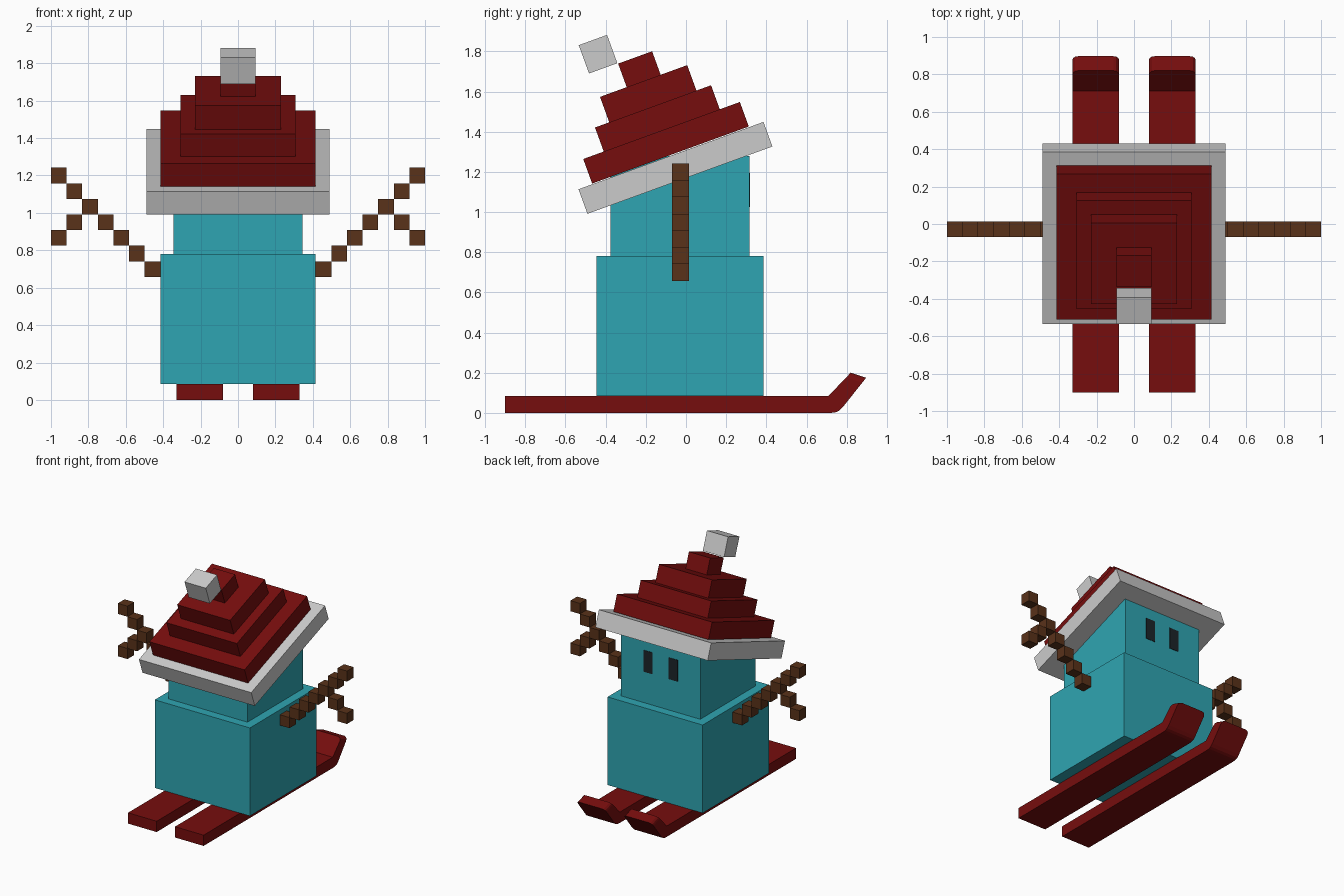
import bpy, bmesh, math

if "Cube" in bpy.data.objects:
    bpy.data.objects.remove(bpy.data.objects["Cube"])


def material(name, rgb):
    m = bpy.data.materials.new(name)
    m.diffuse_color = (*rgb, 1)
    m.use_nodes = True
    m.node_tree.nodes["Principled BSDF"].inputs["Base Color"].default_value = m.diffuse_color
    return m


TEAL = material("teal", (0.028, 0.376, 0.445))
RED = material("dark_red", (0.18, 0.004, 0.004))
BROWN = material("brown", (0.10, 0.032, 0.010))
BLACK = material("charcoal", (0.012, 0.018, 0.022))


def finish(name, bm, mat):
    bmesh.ops.recalc_face_normals(bm, faces=bm.faces)
    me = bpy.data.meshes.new(name)
    bm.to_mesh(me)
    bm.free()
    if mat:
        me.materials.append(mat)
    ob = bpy.data.objects.new(name, me)
    bpy.context.collection.objects.link(ob)
    return ob


def add_cube(bm, center, size):
    verts = bmesh.ops.create_cube(bm, size=1)["verts"]
    bmesh.ops.scale(bm, vec=size, verts=verts)
    bmesh.ops.translate(bm, vec=center, verts=verts)


def box(name, center, size, mat=None, tilt=0):
    bm = bmesh.new()
    add_cube(bm, (0, 0, 0), size)
    ob = finish(name, bm, mat)
    ob.location = center
    ob.rotation_euler.x = math.radians(tilt)
    return ob


# Body and head
box("body", (0, -0.03, 0.4325), (0.83, 0.83, 0.695), TEAL)
box("head", (0, -0.03, 1.03), (0.69, 0.69, 0.50), TEAL)

# Tilted hat: brim, stepped layers and bobble (y, z, width, depth, height)
hat = [
    ("hat_brim", -0.0525, 1.22, 0.98, 0.98, 0.13, None),
    ("hat_layer_1", -0.0995, 1.345, 0.83, 0.83, 0.13, RED),
    ("hat_layer_2", -0.142, 1.465, 0.615, 0.615, 0.13, RED),
    ("hat_layer_3", -0.188, 1.589, 0.462, 0.462, 0.135, RED),
    ("hat_layer_4", -0.232, 1.711, 0.185, 0.18, 0.125, RED),
    ("hat_bobble", -0.438, 1.786, 0.185, 0.15, 0.15, None),
]
for name, y, z, w, d, h, mat in hat:
    box(name, (0, y, z), (w, d, h), mat, 20)

STEP = 0.0835
SKI = [(-0.9, 0), (-0.9, 0.085), (0.71, 0.085), (0.82, 0.2), (0.897, 0.175),
       (0.782, 0.03), (0.764, 0.012), (0.745, 0.003), (0.72, 0)]

for side, s in (("right", 1), ("left", -1)):
    # Eyes on the +y side of the head
    box(side + "_eye", (s * 0.11, 0.313, 1.11), (0.08, 0.01, 0.17), BLACK)

    # Twig arm: a diagonal chain of small cubes with a forked end
    bm = bmesh.new()
    cells = [(i, i) for i in range(7)] + [(5, 3), (6, 2)]
    for i, k in cells:
        add_cube(bm, (s * (0.457 + i * STEP), -0.028, 0.699 + k * STEP), (STEP,) * 3)
    finish(side + "_arm", bm, BROWN)

    # Ski: extruded side profile with rounded tip corners
    bm = bmesh.new()
    face = bm.faces.new([bm.verts.new((s * 0.205 - 0.125, y, z)) for y, z in SKI])
    ext = bmesh.ops.extrude_face_region(bm, geom=[face])["geom"]
    bmesh.ops.translate(bm, vec=(0.25, 0, 0),
                        verts=[g for g in ext if isinstance(g, bmesh.types.BMVert)])
    tips = [e for e in bm.edges
            if all(v.co.z > 0.15 for v in e.verts)
            and abs(e.verts[0].co.x - e.verts[1].co.x) < 0.01]
    bmesh.ops.bevel(bm, geom=tips, offset=0.03, segments=3, profile=0.5, affect='EDGES')
    finish(side + "_ski", bm, RED)
